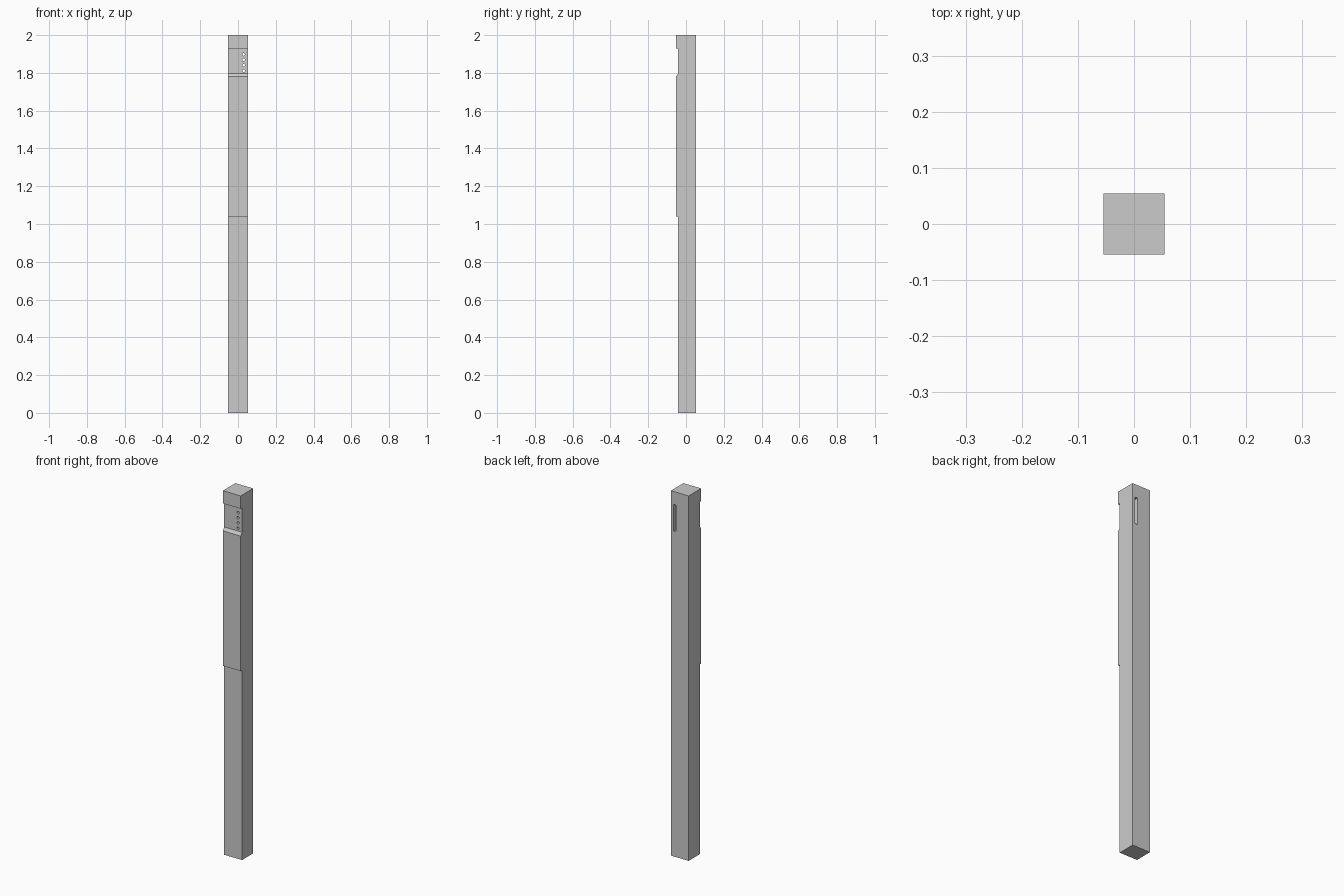
import bpy
import bmesh
from math import pi
from mathutils import Matrix, Vector

old = bpy.data.objects.get("Cube")
if old:
    bpy.data.objects.remove(old, do_unlink=True)

HALF = 0.054      # half the post's width
STEP = -0.042     # depth of the recessed front faces
HOLE_X = 0.03     # line shared by the holes and the rear slot

grey = bpy.data.materials.new("plain grey")
grey.use_nodes = True
grey.diffuse_color = (0.6, 0.6, 0.6, 1)
grey.node_tree.nodes["Principled BSDF"].inputs["Base Color"].default_value = (0.6, 0.6, 0.6, 1)


def make_object(name, bm):
    bmesh.ops.recalc_face_normals(bm, faces=bm.faces)
    mesh = bpy.data.meshes.new(name)
    bm.to_mesh(mesh)
    bm.free()
    mesh.materials.append(grey)
    obj = bpy.data.objects.new(name, mesh)
    bpy.context.collection.objects.link(obj)
    return obj


def cut(target, cutter):
    cutter.hide_render = True
    mod = target.modifiers.new("cut", "BOOLEAN")
    mod.operation = "DIFFERENCE"
    mod.solver = "EXACT"
    mod.object = cutter
    bpy.context.view_layer.objects.active = target
    bpy.ops.object.modifier_apply(modifier=mod.name)
    bpy.data.objects.remove(cutter, do_unlink=True)


# Post: side profile (y, z) with the front steps, extruded across the width
profile = [(HALF, 0), (HALF, 2), (-HALF, 2), (-HALF, 1.93), (STEP, 1.93),
           (STEP, 1.796), (-HALF, 1.78), (-HALF, 1.04), (STEP, 1.04), (STEP, 0)]
bm = bmesh.new()
side = bm.faces.new([bm.verts.new((-HALF, y, z)) for y, z in profile])
extruded = bmesh.ops.extrude_face_region(bm, geom=[side])["geom"]
moved = [v for v in extruded if isinstance(v, bmesh.types.BMVert)]
bmesh.ops.translate(bm, verts=moved, vec=(2 * HALF, 0, 0))
post = make_object("post", bm)

# Slot in the back, leaving a thin wall behind the recess
bm = bmesh.new()
slot_front, slot_back = -0.025, 0.07
size = Vector((0.016, slot_back - slot_front, 0.146))
centre = Vector((HOLE_X, (slot_front + slot_back) / 2, 1.856))
bmesh.ops.create_cube(bm, size=1, matrix=Matrix.Translation(centre) @ Matrix.Diagonal(size).to_4x4())
cut(post, make_object("slot_cutter", bm))

# Row of round holes from the recess into the slot
for i in range(4):
    bm = bmesh.new()
    place = Matrix.Translation((HOLE_X, -0.03, 1.812 + i * 0.0285)) @ Matrix.Rotation(pi / 2, 4, "X")
    bmesh.ops.create_cone(bm, cap_ends=True, segments=16, radius1=0.007, radius2=0.007,
                          depth=0.05, matrix=place)
    cut(post, make_object("hole_cutter", bm))
